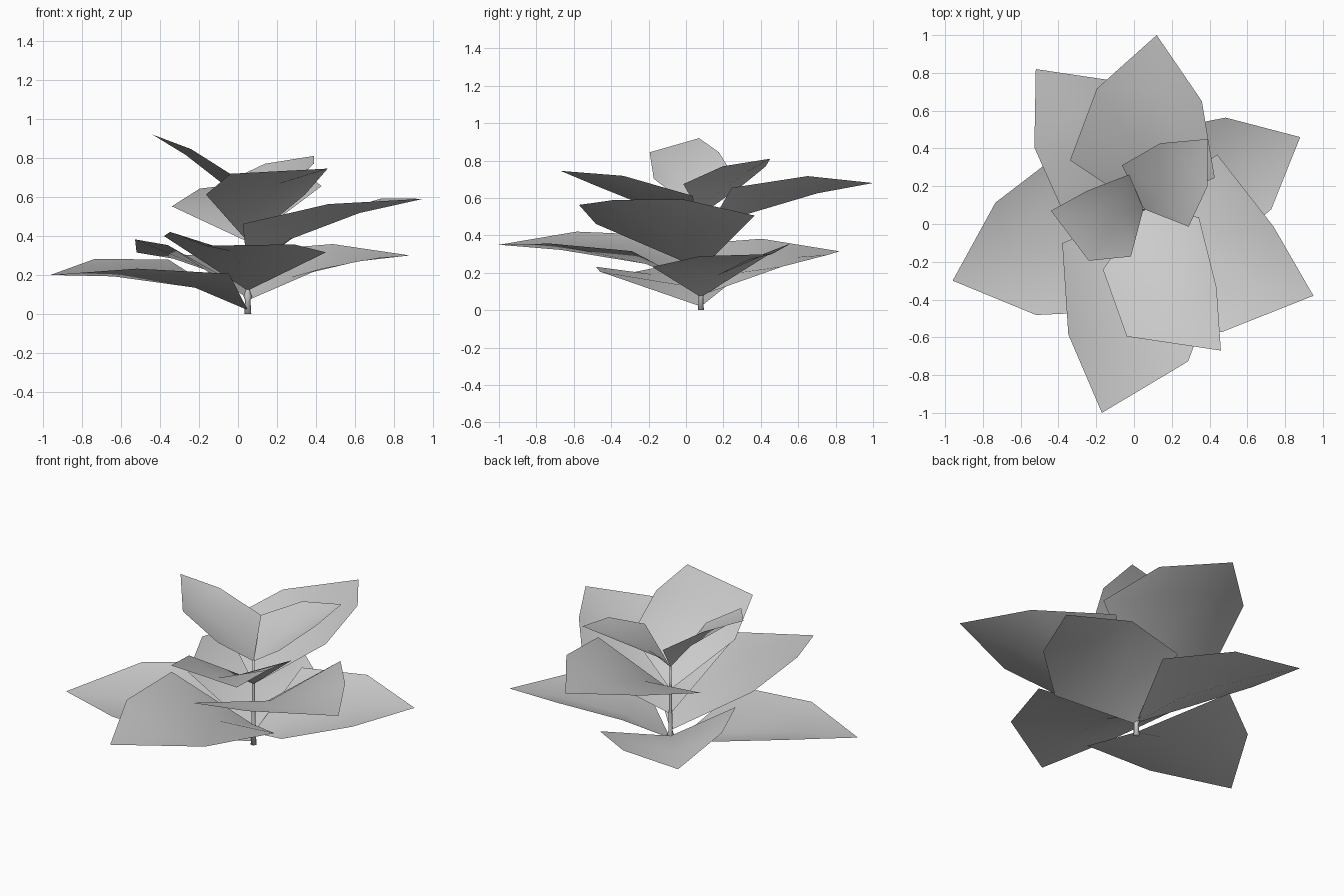
import bpy
from math import cos, sin, tau
from mathutils import Vector, Matrix

cube = bpy.data.objects.get("Cube")
if cube:
    bpy.data.objects.remove(cube, do_unlink=True)

grey = bpy.data.materials.new("plain_grey")
grey.use_nodes = True
grey.diffuse_color = (0.6, 0.6, 0.6, 1)
grey.node_tree.nodes["Principled BSDF"].inputs["Base Color"].default_value = (0.6, 0.6, 0.6, 1)

STEM_X, STEM_Y = 0.05, 0.08


def add_object(name, verts, faces):
    mesh = bpy.data.meshes.new(name)
    mesh.from_pydata(verts, [], faces)
    mesh.materials.append(grey)
    mesh.shade_smooth()
    obj = bpy.data.objects.new(name, mesh)
    bpy.context.collection.objects.link(obj)
    return obj


def add_leaf(name, base_z, tip, width=0.42, bend=0.0, roll=0.0):
    """Folded leaf on the line from stem to tip; bend goes right, roll lifts the right half."""
    base = Vector((STEM_X, STEM_Y, base_z))
    chord = Vector(tip) - base
    forward = chord.normalized()
    left = Vector((0, 0, 1)).cross(forward).normalized()
    up = forward.cross(left)
    frame = Matrix((forward, left, up)).transposed() @ Matrix.Rotation(-roll, 3, "X")
    # Each cross-section: distance along, half width, edge height, midrib height
    points = [(0, 0, 0)]
    for along, half, edge, rib in ((0.28, width, 0.16, 0.06), (0.69, 0.29, 0.105, 0.045)):
        shift = -bend * along / 0.69
        points += [(along, shift - half, edge), (along, shift, rib), (along, shift + half, edge)]
    points.append((1, 0, 0))
    verts = [base + frame @ (Vector(p) * chord.length) for p in points]
    faces = [(0, 1, 2), (0, 2, 3), (1, 4, 5, 2), (2, 5, 6, 3), (4, 7, 5), (5, 7, 6)]
    return add_object(name, verts, faces)


# Leaves, from the ground upwards
add_leaf("lower_right_leaf", 0.02, (-0.96, -0.30, 0.20), roll=0.08)
add_leaf("lower_left_leaf", 0.07, (0.88, 0.46, 0.30), roll=-0.13, width=0.4)
add_leaf("lower_back_leaf", 0.08, (-0.52, 0.82, 0.315), roll=-0.16, width=0.4)
add_leaf("lower_front_leaf", 0.12, (-0.17, -1.0, 0.35), roll=0.1, bend=-0.05, width=0.38)
add_leaf("middle_left_leaf", 0.22, (0.95, -0.38, 0.59), roll=-0.05, bend=0.07, width=0.44)
add_leaf("upper_back_leaf", 0.37, (0.12, 1.0, 0.68), roll=0.14, width=0.4)
add_leaf("upper_front_leaf", 0.37, (0.46, -0.67, 0.745), bend=0.14, width=0.31)
add_leaf("top_right_leaf", 0.51, (-0.44, 0.07, 0.92), bend=-0.13, width=0.34)
add_leaf("top_left_leaf", 0.51, (0.39, 0.45, 0.81), width=0.41)


# Stem: six-sided tube, thicker at the foot and swollen at each leaf joint
SIDES = 6
rings = [(0, 0.018), (0.07, 0.014), (0.09, 0.022), (0.12, 0.012), (0.22, 0.012),
         (0.25, 0.009), (0.37, 0.01), (0.40, 0.007), (0.52, 0.005)]
stem_verts = [(STEM_X + r * cos(tau * i / SIDES), STEM_Y + r * sin(tau * i / SIDES), z)
              for z, r in rings for i in range(SIDES)]
stem_faces = [(k * SIDES + i, k * SIDES + (i + 1) % SIDES,
               (k + 1) * SIDES + (i + 1) % SIDES, (k + 1) * SIDES + i)
              for k in range(len(rings) - 1) for i in range(SIDES)]
stem_faces.append(tuple(reversed(range(SIDES))))
stem_faces.append(tuple(range(len(stem_verts) - SIDES, len(stem_verts))))
add_object("stem", stem_verts, stem_faces)
